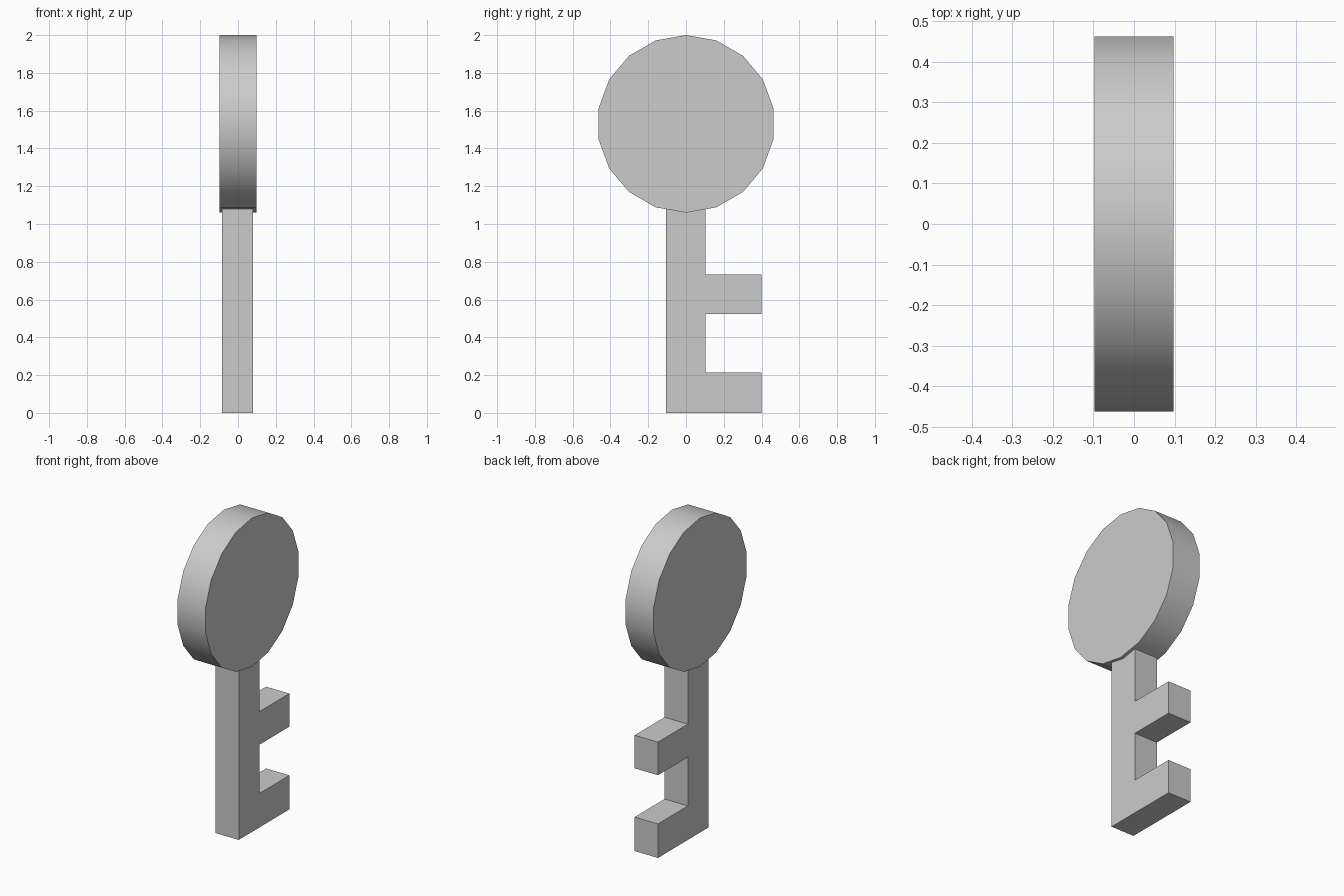
import bpy, bmesh, math

if "Cube" in bpy.data.objects:
    bpy.data.objects.remove(bpy.data.objects["Cube"])


def extrude_profile(name, points, x0, x1):
    """Extrude a closed (y, z) outline along x."""
    bm = bmesh.new()
    face = bm.faces.new([bm.verts.new((x0, y, z)) for y, z in points])
    side = bmesh.ops.extrude_face_region(bm, geom=[face])["geom"]
    verts = [v for v in side if isinstance(v, bmesh.types.BMVert)]
    bmesh.ops.translate(bm, verts=verts, vec=(x1 - x0, 0, 0))
    bmesh.ops.recalc_face_normals(bm, faces=bm.faces)
    mesh = bpy.data.meshes.new(name)
    bm.to_mesh(mesh)
    bm.free()
    obj = bpy.data.objects.new(name, mesh)
    bpy.context.collection.objects.link(obj)
    return obj


# Round key head: 18-sided disc with a smooth rim and sharp flat faces
SIDES, RADIUS, CENTRE_Z = 18, 0.47, 1.53
angles = [2 * math.pi * i / SIDES for i in range(SIDES)]
circle = [(RADIUS * math.sin(a), CENTRE_Z + RADIUS * math.cos(a)) for a in angles]
head = extrude_profile("key_head", circle, -0.098, 0.098)
bpy.context.view_layer.objects.active = head
head.select_set(True)
bpy.ops.object.shade_smooth_by_angle(angle=math.radians(30))

# Shaft and two teeth in one outline, tucked slightly into the head
shaft_outline = [
    (-0.105, 0), (0.4, 0), (0.4, 0.215), (0.102, 0.215),
    (0.102, 0.523), (0.4, 0.523), (0.4, 0.732), (0.102, 0.732),
    (0.102, 1.08), (-0.105, 1.08),
]
extrude_profile("key_shaft_and_teeth", shaft_outline, -0.084, 0.079)
